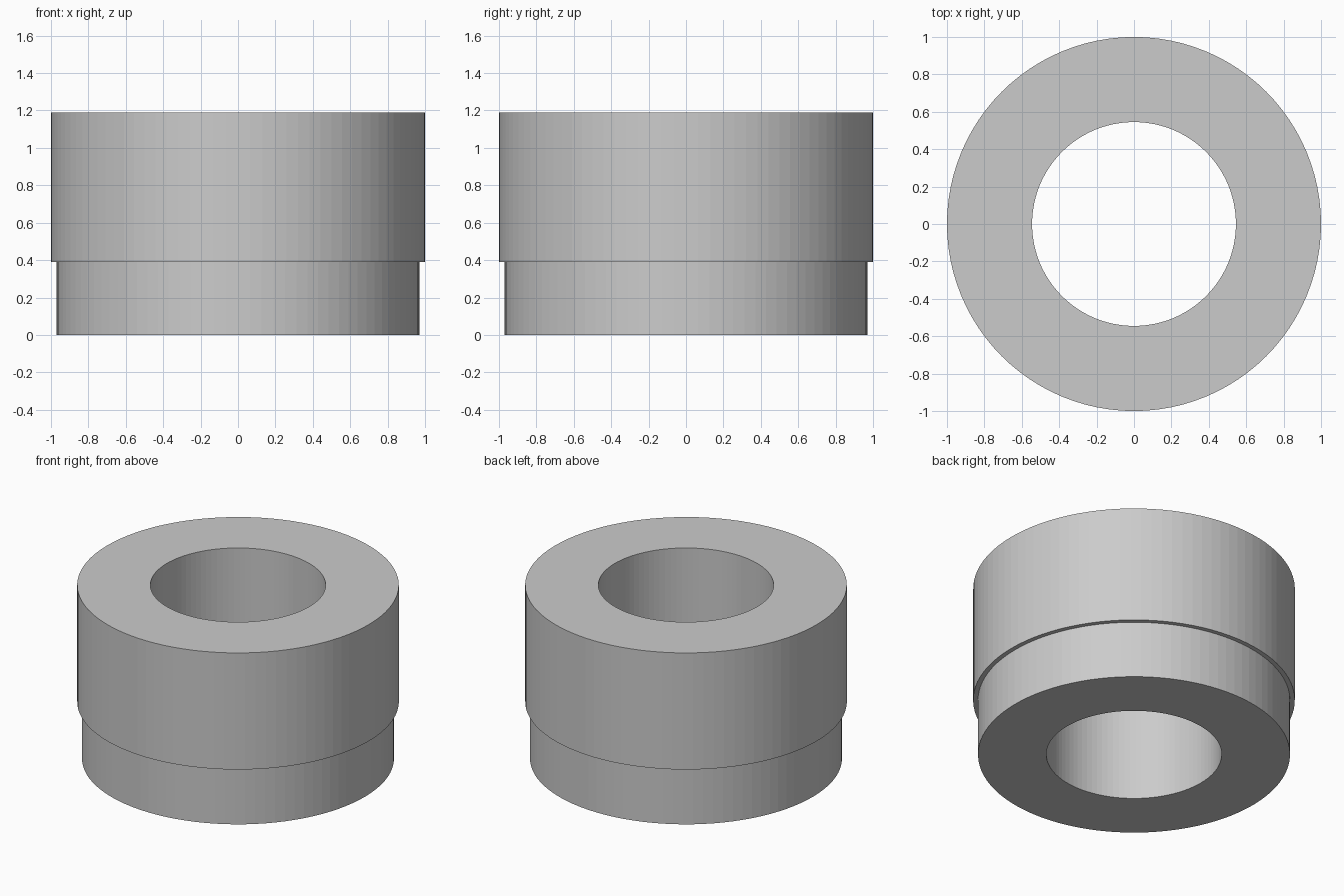
import bpy
import bmesh
from math import tau

cube = bpy.data.objects.get("Cube")
if cube:
    bpy.data.objects.remove(cube, do_unlink=True)

# One plain grey for the whole bushing
grey = bpy.data.materials.new("light_grey")
grey.use_nodes = True
colour = (0.6, 0.6, 0.6, 1)
grey.diffuse_color = colour
grey.node_tree.nodes["Principled BSDF"].inputs["Base Color"].default_value = colour

HEIGHT, STEP = 1.19, 0.39
OUTER, LOWER, BORE = 1.0, 0.97, 0.545
SEGMENTS = 96

# Closed half section: bore, underside, lower wall, step, upper wall, top
profile = [(BORE, 0), (LOWER, 0), (LOWER, STEP),
           (OUTER, STEP), (OUTER, HEIGHT), (BORE, HEIGHT)]

# Revolve the section around the vertical axis
bm = bmesh.new()
verts = [bm.verts.new((r, 0, z)) for r, z in profile]
edges = [bm.edges.new((verts[i - 1], v)) for i, v in enumerate(verts)]
bmesh.ops.spin(bm, geom=verts + edges, cent=(0, 0, 0), axis=(0, 0, 1),
               angle=tau, steps=SEGMENTS, use_merge=True)
bmesh.ops.remove_doubles(bm, verts=bm.verts, dist=0.0001)
bmesh.ops.recalc_face_normals(bm, faces=bm.faces)

mesh = bpy.data.meshes.new("stepped_bushing")
bm.to_mesh(mesh)
bm.free()
mesh.materials.append(grey)
bushing = bpy.data.objects.new("stepped_bushing", mesh)
bpy.context.collection.objects.link(bushing)
